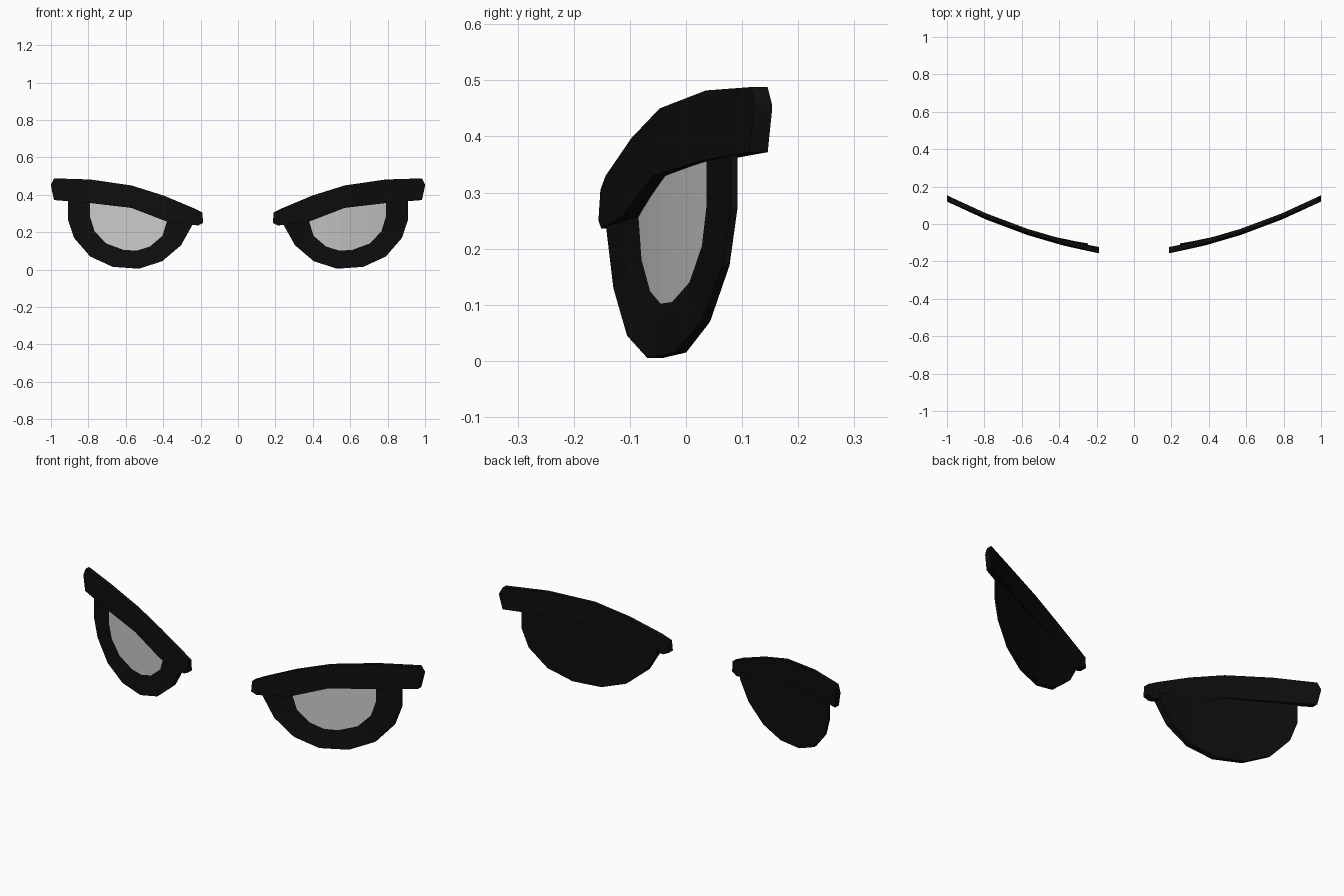
import bpy, bmesh

if "Cube" in bpy.data.objects:
    bpy.data.objects.remove(bpy.data.objects["Cube"])

black = bpy.data.materials.new("black")
black.diffuse_color = (0.004, 0.004, 0.004, 1)
black.use_nodes = True
black.node_tree.nodes["Principled BSDF"].inputs["Base Color"].default_value = black.diffuse_color


def front(x):                      # curved front face seen from above
    u = x - 0.246
    return -0.142 + 0.2 * u + 0.202 * u * u


def recess(x):                     # depth of the eye surface behind the front
    return 0.026 - 0.04 * (x - 0.4)


def interp(pts, x):
    for (x0, z0), (x1, z1) in zip(pts, pts[1:]):
        if x <= x1:
            return z0 + (z1 - z0) * (x - x0) / (x1 - x0)
    return pts[-1][1]


def loft(name, rows, closed=False, mat=None):
    """Skin matching rows of points; closed joins last row to first and caps ends."""
    bm = bmesh.new()
    vs = [[bm.verts.new(p) for p in row] for row in rows]
    pairs = list(zip(vs, vs[1:])) + ([(vs[-1], vs[0])] if closed else [])
    for a, b in pairs:
        for i in range(len(a) - 1):
            bm.faces.new((a[i], a[i + 1], b[i + 1], b[i]))
    if closed:
        bm.faces.new([r[0] for r in vs])
        bm.faces.new([r[-1] for r in vs])
    bmesh.ops.recalc_face_normals(bm, faces=bm.faces)
    # open sheets have to face forward
    if name == "eye_surface" and sum(f.normal.y for f in bm.faces) > 0:
        bmesh.ops.reverse_faces(bm, faces=bm.faces)
    me = bpy.data.meshes.new(name)
    bm.to_mesh(me)
    bm.free()
    ob = bpy.data.objects.new(name, me)
    bpy.context.collection.objects.link(ob)
    if mat:
        me.materials.append(mat)
    ob.modifiers.new("mirror", 'MIRROR')
    return ob


# profiles in the front view (x, z)
lid_top = [(.19, .305), (.24, .33), (.40, .397), (.57, .45), (.79, .482), (.984, .488), (1.0, .455)]
lid_low = [(.187, .25), (.215, .236), (.38, .257), (.476, .305), (.685, .352), (.984, .372), (.999, .445)]
lid_low_full = lid_low[:3] + [(.57, .33), (.79, .356), (.984, .372), (.999, .445)]
outer = [(.246, .235), (.305, .13), (.405, .045), (.53, .005), (.67, .015), (.79, .07), (.877, .17), (.91, .27)]
inner = [(.38, .257), (.405, .18), (.47, .124), (.54, .102), (.61, .105), (.705, .14), (.767, .205), (.79, .28)]


def tuck(x):                       # height hidden inside the lid
    return 0.65 * interp(lid_low, x) + 0.35 * interp(lid_top, x)


def place(pts, off):
    return [(x, front(x) + off(x), z) for x, z in pts]


def with_ends(pts):
    return [(pts[0][0], tuck(pts[0][0]))] + pts + [(pts[-1][0], tuck(pts[-1][0]))]


back = lambda x: recess(x) + 0.006

# upper lid bar
loft("upper_lid", [place(lid_low_full, lambda x: -0.003),
                   place(lid_top, lambda x: 0.009 if .3 < x < .9 else 0.0),
                   place(lid_top, lambda x: 0.03),
                   place(lid_low_full, lambda x: 0.03)], True, black)

# lower rim: sloping front band, outer wall and back plate
loft("lower_rim", [place(with_ends(inner), recess),
                   place(with_ends(outer), lambda x: 0.0),
                   place(with_ends(outer), back)], False, black)
loft("back_plate", [place(outer, back),
                    place([(x, tuck(x)) for x, z in outer], back)], False, black)

# eye surface
loft("eye_surface", [place(inner, recess),
                     place([(x, tuck(x)) for x, z in inner], recess)])
